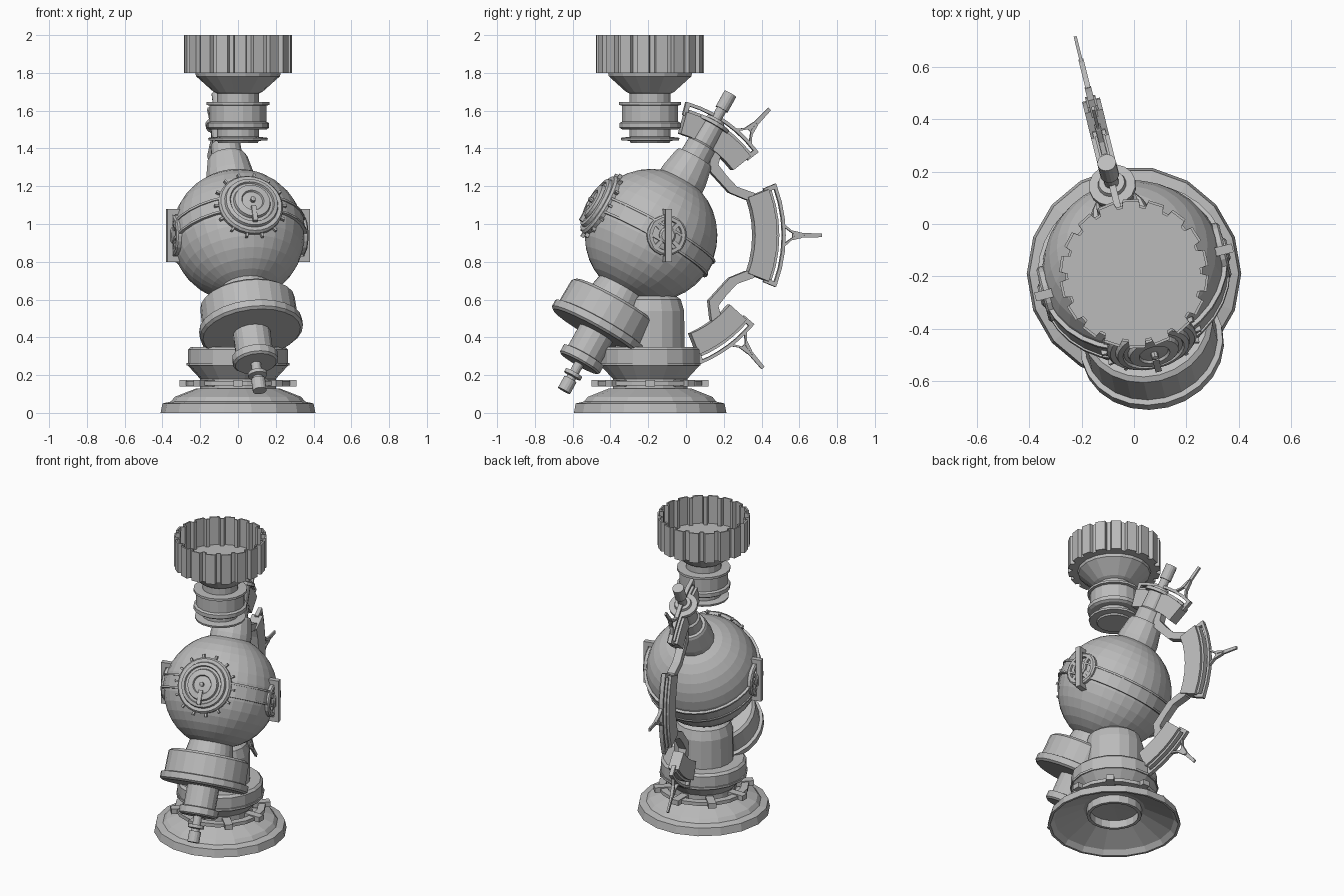
import bpy, bmesh
from math import sin, cos, pi, radians
from mathutils import Matrix, Vector

cube = bpy.data.objects.get("Cube")
if cube:
    bpy.data.objects.remove(cube, do_unlink=True)

grey = bpy.data.materials.new("plain grey")
grey.use_nodes = True
COLOUR = (0.5, 0.5, 0.5, 1)
grey.diffuse_color = COLOUR
grey.node_tree.nodes["Principled BSDF"].inputs["Base Color"].default_value = COLOUR


def rot(deg, axis):
    return Matrix.Rotation(radians(deg), 4, axis)


# Frames: upright stand, yawed body and tilted body
STAND = Matrix.Translation((0, -0.19, 0))
YAW = Matrix.Translation((0, -0.185, 0.94)) @ rot(14, 'Z')
BODY = YAW @ rot(-30, 'X')
DOWN = BODY @ rot(180, 'X')
FRONT = BODY @ rot(90, 'X')


def finish(name, bm, matrix):
    bmesh.ops.remove_doubles(bm, verts=bm.verts, dist=0.0001)
    bmesh.ops.recalc_face_normals(bm, faces=bm.faces)
    mesh = bpy.data.meshes.new(name)
    bm.to_mesh(mesh)
    bm.free()
    mesh.materials.append(grey)
    ob = bpy.data.objects.new(name, mesh)
    ob.matrix_world = matrix
    bpy.context.collection.objects.link(ob)
    return ob


def lathe(name, profile, matrix, sides=24):
    """Turn a list of (radius, height) around the local z axis."""
    bm = bmesh.new()
    rings = []
    for r, z in profile:
        if r == 0:
            rings.append([bm.verts.new((0, 0, z))] * sides)
        else:
            rings.append([bm.verts.new((r * cos(2 * pi * i / sides), r * sin(2 * pi * i / sides), z))
                          for i in range(sides)])
    for a, b in zip(rings, rings[1:]):
        for i in range(sides):
            j = (i + 1) % sides
            quad = list(dict.fromkeys((a[i], a[j], b[j], b[i])))
            if len(quad) > 2:
                bm.faces.new(quad)
    return finish(name, bm, matrix)


def box(name, size, centre, matrix):
    bm = bmesh.new()
    bmesh.ops.create_cube(bm, size=1)
    bmesh.ops.scale(bm, vec=size, verts=bm.verts)
    return finish(name, bm, matrix @ Matrix.Translation(centre))


def plate(name, outline, thick):
    """Extrude a polar (angle, radius) outline lying in the rear upright plane."""
    bm = bmesh.new()
    pts = [(r * cos(radians(a)), r * sin(radians(a))) for a, r in outline]
    face = bm.faces.new([bm.verts.new((-thick / 2, s, z)) for s, z in pts])
    ext = bmesh.ops.extrude_face_region(bm, geom=[face])
    bmesh.ops.translate(bm, vec=(thick, 0, 0),
                        verts=[v for v in ext["geom"] if isinstance(v, bmesh.types.BMVert)])
    return finish(name, bm, YAW)


def band(start, end, inner, outer, steps=6):
    angles = [start + (end - start) * i / steps for i in range(steps + 1)]
    return [(a, outer) for a in angles] + [(a, inner) for a in reversed(angles)]


# Hollow foot, collar and column
lathe("foot", [(0, 0.115), (0.19, 0.11), (0.37, 0.03), (0.395, 0), (0.41, 0), (0.4, 0.05),
               (0.355, 0.06), (0.335, 0.085), (0.22, 0.13), (0, 0.13)], STAND, 18)
lathe("foot_inner_ring", [(0.15, 0.12), (0.15, 0.06), (0.17, 0.06), (0.17, 0.12)], STAND, 18)
lathe("collar", [(0, 0.12), (0.2, 0.12), (0.2, 0.18), (0.265, 0.25), (0.265, 0.335),
                 (0.25, 0.35), (0, 0.35)], STAND, 18)
lathe("collar_rim", [(0.26, 0.25), (0.272, 0.25), (0.272, 0.265), (0.26, 0.265)], STAND, 18)
lathe("column", [(0, 0.34), (0.185, 0.34), (0.183, 0.54), (0.165, 0.6), (0.1, 0.65), (0, 0.65)], STAND, 18)
lathe("lug_ring", [(0.235, 0.145), (0.28, 0.145), (0.28, 0.168), (0.235, 0.168), (0.235, 0.145)], STAND, 18)
for i in range(8):
    box("ring_lug", (0.11, 0.05, 0.034), (0.255, 0, 0.158), STAND @ rot(i * 45, 'Z'))

# Ball, belt and its two rims
lathe("ball", [(0.352 * sin(pi * i / 18) if 0 < i < 18 else 0, -0.352 * cos(pi * i / 18))
               for i in range(19)], BODY, 32)
lathe("belt", [(0.34, -0.04), (0.358, -0.04), (0.358, 0.04), (0.34, 0.04)], BODY, 32)
for z in (-0.04, 0.04):
    lathe("belt_rim", [(0.345, z - 0.006), (0.365, z - 0.006), (0.365, z + 0.006), (0.345, z + 0.006)],
          BODY, 32)

# Stepped neck with pin on the ball's upper rear
lathe("neck", [(0.13, 0.3), (0.128, 0.36), (0.108, 0.46), (0.1, 0.475), (0.082, 0.475), (0.08, 0.55),
               (0.068, 0.56), (0.065, 0.67), (0.09, 0.67), (0.09, 0.69), (0.055, 0.695), (0.05, 0.71),
               (0.028, 0.71), (0.028, 0.77), (0.036, 0.77), (0.036, 0.865), (0, 0.865)], BODY, 16)

# Drum, nozzle and pin on the ball's lower front
lathe("drum", [(0.13, 0.3), (0.15, 0.4), (0.235, 0.4), (0.252, 0.415), (0.255, 0.545), (0.275, 0.55),
               (0.275, 0.588), (0.26, 0.6), (0, 0.6)], DOWN, 24)
lathe("nozzle", [(0.1, 0.58), (0.1, 0.73), (0.122, 0.735), (0.122, 0.775), (0.11, 0.785),
                 (0.026, 0.785), (0.026, 0.84), (0.05, 0.84), (0.05, 0.86), (0.026, 0.865),
                 (0.026, 0.88), (0.037, 0.88), (0.037, 0.95), (0, 0.95)], DOWN, 16)

# Front hatch with rings, strap and bolts
lathe("front_hatch", [(0.17, 0.27), (0.175, 0.325), (0.165, 0.338), (0.145, 0.338), (0.14, 0.355),
                      (0.12, 0.36), (0.115, 0.35), (0.1, 0.352), (0.095, 0.37), (0.06, 0.375),
                      (0.055, 0.365), (0, 0.37)], FRONT, 28)
lathe("hatch_knob", [(0.014, 0.36), (0.014, 0.39), (0, 0.395)], FRONT, 8)
box("hatch_strap", (0.025, 0.09, 0.02), (0, -0.08, 0.37), FRONT)
for i in range(14):
    box("hatch_bolt", (0.035, 0.012, 0.02), (0.178, 0, 0.312), FRONT @ rot(i * 360 / 14, 'Z'))

# Side hatches with hub, spokes and upright handle
for side in (-1, 1):
    hatch = YAW @ rot(90 * side, 'Y')
    lathe("side_hatch_ring", [(0.108, 0.31), (0.108, 0.352), (0.098, 0.36), (0.08, 0.36), (0.076, 0.33)],
          hatch, 20)
    lathe("side_hatch_hub", [(0.045, 0.33), (0.045, 0.365), (0.035, 0.372), (0, 0.372)], hatch, 16)
    for i in range(4):
        box("side_hatch_spoke", (0.07, 0.022, 0.02), (0.065, 0, 0.35), hatch @ rot(45 + 90 * i, 'Z'))
    box("side_handle", (0.28, 0.034, 0.03), (0, 0, 0.374), hatch)
    for end in (-1, 1):
        box("handle_end", (0.03, 0.034, 0.06), (0.125 * end, 0, 0.35), hatch)

# Floating socket beneath the cup
lathe("socket", [(0, 1.43), (0.105, 1.43), (0.11, 1.44), (0.155, 1.443), (0.158, 1.456), (0.11, 1.462),
                 (0.11, 1.5), (0.15, 1.5), (0.165, 1.51), (0.165, 1.535), (0.15, 1.542), (0.15, 1.627),
                 (0.166, 1.63), (0.166, 1.645), (0.11, 1.647), (0.11, 1.69), (0.13, 1.7), (0.222, 1.782),
                 (0.226, 1.8), (0, 1.803)], STAND, 18)

# Toothed open cup
TEETH = 18
bm = bmesh.new()
loops = []
for inset, z in ((0, 1.8), (0, 2.0), (0.01, 2.0), (0.01, 1.812)):
    loop = []
    for i in range(TEETH):
        for step, r in ((0, 0.262), (0.25, 0.262), (0.32, 0.286), (0.93, 0.286)):
            a = 2 * pi * (i + step) / TEETH
            loop.append(bm.verts.new(((r - inset) * cos(a), (r - inset) * sin(a), z)))
    loops.append(loop)
for low, high in zip(loops, loops[1:]):
    for i in range(len(low)):
        j = (i + 1) % len(low)
        bm.faces.new((low[i], low[j], high[j], high[i]))
bm.faces.new(loops[0])
bm.faces.new(loops[-1])
finish("toothed_cup", bm, STAND)

# Rear spine: three curved plates, outer bows, forked spikes and links
for start, end, tip in ((-21, 21, 0), (38, 74, 46), (-68, -41, -49)):
    plate("spine_plate", band(start, end, 0.56, 0.68), 0.07)
    plate("spine_ridge", band(start + 1, end - 1, 0.6, 0.695), 0.04)
    plate("spine_bow", band(start, end, 0.715, 0.732), 0.025)
    for a in (start, end):
        plate("bow_end", band(a - 1, a + 1, 0.66, 0.732, 1), 0.025)
    for s in (-1, 1):
        plate("spike_fork", [(tip + 5 * s, 0.725), (tip + 3.5 * s, 0.725), (tip + 0.3 * s, 0.78),
                             (tip, 0.84), (tip + s, 0.82), (tip + 2 * s, 0.765)], 0.02)
    plate("spike_tip", [(tip - 1, 0.77), (tip - 0.6, 0.93), (tip + 0.6, 0.93), (tip + 1, 0.77)], 0.012)
for s in (-1, 1):
    plate("spine_link", [(s * a, r) for a, r in
                         ((18, 0.6), (22, 0.6), (29, 0.53), (38, 0.515), (46, 0.52), (50, 0.6), (55, 0.6),
                          (54, 0.55), (48, 0.465), (38, 0.465), (28, 0.48), (20, 0.55))], 0.05)
